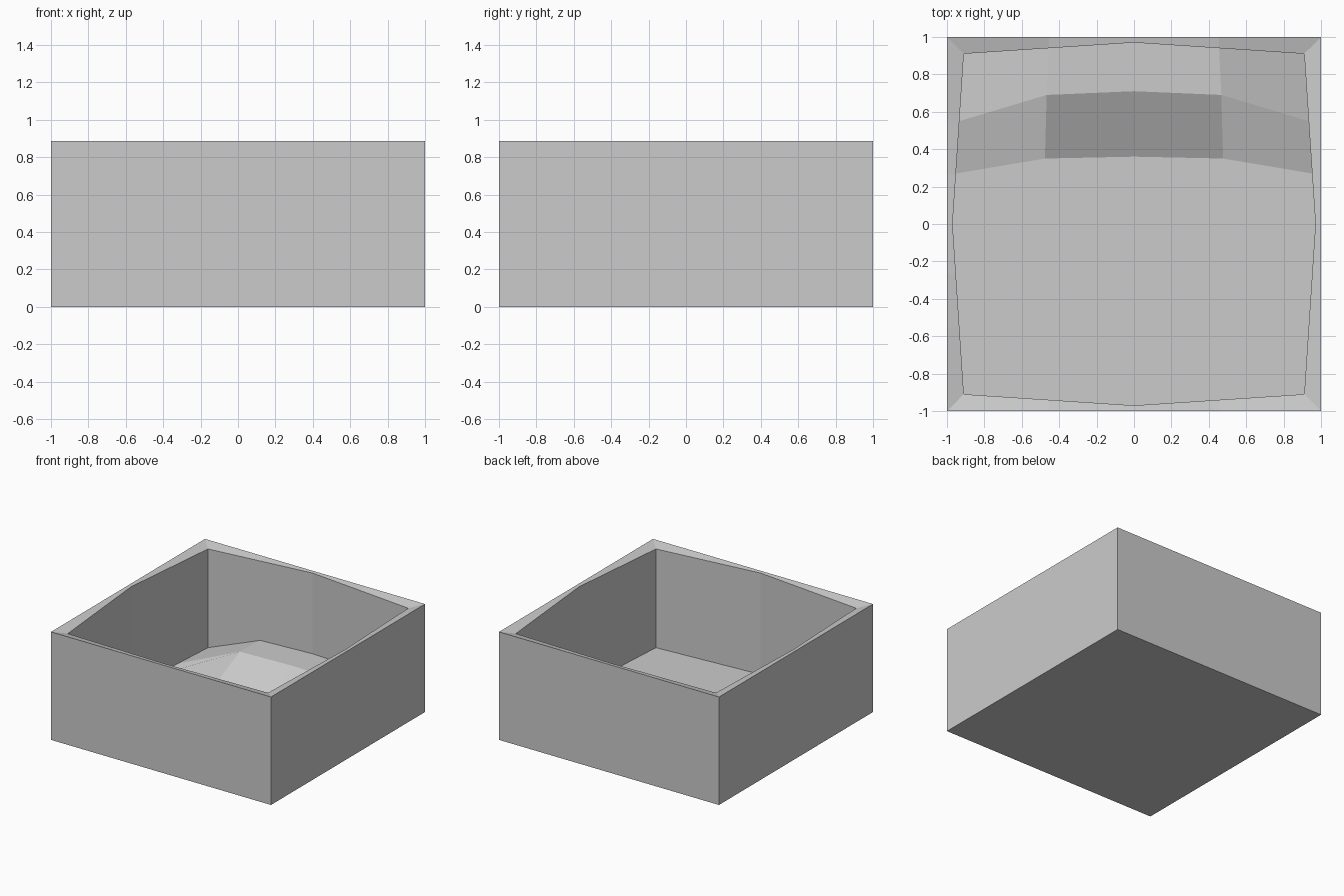
import bpy, bmesh

if "Cube" in bpy.data.objects:
    bpy.data.objects.remove(bpy.data.objects["Cube"])

H = 0.887          # outer rim height
FLOOR, STEP = 0.052, 0.222

bm = bmesh.new()

# Row positions (y) at the centre, quarter and edge columns of the floor
ROWS = {0: (0, 0.36, 0.71, 0.97), 1: (0, 0.35, 0.69, 0.94), 2: (0, 0.27, 0.55, 0.91)}


def floor_point(i, j):
    """Floor grid point: column i in -2..2, row j in -3..3."""
    sign = 1 if j >= 0 else -1
    y = sign * ROWS[abs(i)][abs(j)]
    edge_x = 0.97 - 0.06 * abs(ROWS[2][abs(j)]) / 0.91
    raised = abs(i) <= 1 and j >= 2
    return edge_x * i / 2, y, STEP if raised else FLOOR


# Floor with raised step along the back
grid = {(i, j): bm.verts.new(floor_point(i, j))
        for i in range(-2, 3) for j in range(-3, 4)}
for i in range(-2, 2):
    for j in range(-3, 3):
        bm.faces.new([grid[i, j], grid[i + 1, j], grid[i + 1, j + 1], grid[i, j + 1]])

# Border of the floor, counter-clockwise
border = ([(i, -3) for i in range(-2, 2)] + [(2, j) for j in range(-3, 3)]
          + [(i, 3) for i in range(2, -2, -1)] + [(-2, j) for j in range(3, -3, -1)])


def outer_xy(i, j, co):
    """Push a border point out to the square outside."""
    x = i / 2 if abs(i) == 2 else co.x
    y = j / 3 if abs(j) == 3 else co.y
    return x, y


# Inner walls, sloping rim and outer walls as stacked rings
inner, top, bottom = [], [], []
for i, j in border:
    co = grid[i, j].co
    t = min(abs(co.x), abs(co.y)) / 0.91
    inner.append(bm.verts.new((co.x, co.y, H - 0.002 - 0.022 * t)))
    x, y = outer_xy(i, j, co)
    top.append(bm.verts.new((x, y, H)))
    bottom.append(bm.verts.new((x, y, 0)))

rings = [[grid[k] for k in border], inner, top, bottom]
n = len(border)
for a, b in zip(rings, rings[1:]):
    for k in range(n):
        m = (k + 1) % n
        bm.faces.new([a[k], a[m], b[m], b[k]])

# Underside
bm.faces.new(bottom)
bmesh.ops.recalc_face_normals(bm, faces=bm.faces)

mesh = bpy.data.meshes.new("open_box")
bm.to_mesh(mesh)
bm.free()
bpy.context.collection.objects.link(bpy.data.objects.new("open_box", mesh))
